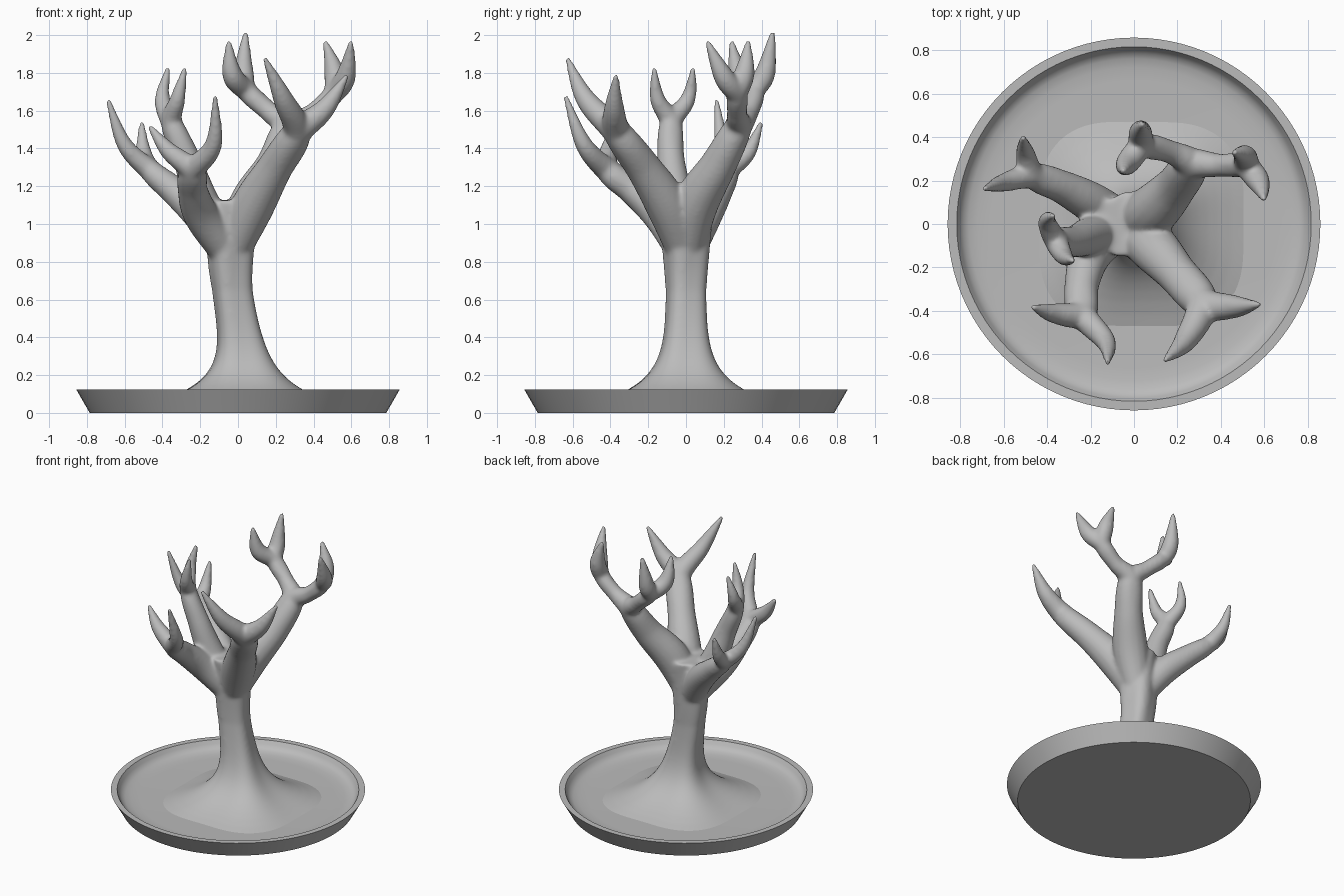
import bpy, bmesh, math
from mathutils import Vector

cube = bpy.data.objects.get("Cube")
if cube:
    bpy.data.objects.remove(cube, do_unlink=True)

GREY = (0.5, 0.5, 0.5, 1)
mat = bpy.data.materials.new("matte grey")
mat.use_nodes = True
mat.diffuse_color = GREY
mat.node_tree.nodes["Principled BSDF"].inputs["Base Color"].default_value = GREY


def make_object(name, bm):
    bmesh.ops.recalc_face_normals(bm, faces=bm.faces)
    mesh = bpy.data.meshes.new(name)
    bm.to_mesh(mesh)
    bm.free()
    mesh.materials.append(mat)
    obj = bpy.data.objects.new(name, mesh)
    bpy.context.collection.objects.link(obj)
    bpy.ops.object.select_all(action='DESELECT')
    obj.select_set(True)
    bpy.context.view_layer.objects.active = obj
    return obj


def circle_angles(count):
    return [math.tau * k / count for k in range(count)]


def loft(bm, rings):
    """Bridge equal rings of points and cap both ends."""
    rings = [[bm.verts.new(point) for point in ring] for ring in rings]
    for lower, upper in zip(rings, rings[1:]):
        for i in range(len(lower)):
            bm.faces.new((lower[i - 1], lower[i], upper[i], upper[i - 1]))
    bm.faces.new(rings[0])
    bm.faces.new(rings[-1])


def smooth_path(points, steps=8):
    """Catmull-Rom curve through points that carry a radius as w."""
    padded = [points[0] * 2 - points[1]] + points + [points[-1] * 2 - points[-2]]
    path = []
    for a, b, c, d in zip(padded, padded[1:], padded[2:], padded[3:]):
        for s in range(steps):
            t = s / steps
            path.append(b + 0.5 * t * (c - a + t * (2 * a - 5 * b + 4 * c - d
                                                    + t * (3 * b - a - 3 * c + d))))
    return path + [points[-1]]


def limb(bm, points, radii):
    """Tapered round tube; points are given in hundredths of a unit."""
    path = smooth_path([Vector((x, y, z, r)) / 100 for (x, y, z), r in zip(points, radii)])
    centres = [point.xyz for point in path]
    normal = Vector((0.8, -0.6, 0))
    rings = []
    for i, centre in enumerate(centres):
        ahead = centres[min(i + 1, len(centres) - 1)]
        tangent = (ahead - centres[max(i - 1, 0)]).normalized()
        normal = (normal - tangent * normal.dot(tangent)).normalized()
        side = tangent.cross(normal)
        rings.append([centre + path[i].w * (normal * math.cos(a) + side * math.sin(a))
                      for a in circle_angles(16)])
    loft(bm, rings)


def branch(bm, stem, tines, girth, fork_girth):
    """Stem leaving the trunk core, ending in a fork of pointed tines."""
    stem = [(-4, 0, 83)] + stem
    for tine in tines:
        taper = [fork_girth * 0.72] * (len(tine) - 1) + [1.4]
        limb(bm, stem + tine, [9, girth, (girth + fork_girth) / 2, fork_girth] + taper)


# Dish: turned profile with a sloping wall and a flat rim
bm = bmesh.new()
profile = [(0.785, 0), (0.857, 0.125), (0.815, 0.125), (0.8, 0.1),
           (0.785, 0.08), (0.76, 0.068), (0.72, 0.06), (0.66, 0.057)]
loft(bm, [[(r * math.cos(a), r * math.sin(a), z) for a in circle_angles(96)]
          for r, z in profile])
dish = make_object("dish", bm)
bpy.ops.object.shade_smooth_by_angle(angle=math.radians(30))

# Trunk: exponentially flared foot with soft twisted root lobes
bm = bmesh.new()
rings = []
for level in range(1, 46):
    z = level / 40
    lean = min(max((z - 0.15) / 0.65, 0), 1)
    centre = 0.035 - 0.075 * lean * lean * (3 - 2 * lean)
    flare = 0.21 * math.exp((0.13 - z) / 0.115)
    radius = 0.105 + flare + 0.08 * max(z - 0.65, 0)
    ring = []
    for a in circle_angles(64):
        r = radius * (1 + 0.07 * math.cos(4 * a - 3 - 2 * z))
        ring.append((centre + r * math.cos(a), r * math.sin(a), z))
    rings.append(ring)
loft(bm, rings)

# Back right branch
branch(bm, [(-18, 9, 103), (-33, 17, 117), (-46, 22, 128)],
       [[(-60, 19, 142), (-69, 16, 166)],
        [(-50, 33, 138), (-51, 40, 154)]], 9.5, 6)

# Right branch
branch(bm, [(-19, -5, 112), (-27, -8, 134), (-35, -8, 153)],
       [[(-40, 1, 166), (-37, 4, 183)],
        [(-32, -15, 166), (-28, -17, 183)]], 9, 5.8)

# Front right branch
branch(bm, [(-19, -13, 104), (-24, -28, 118), (-24, -41, 128)],
       [[(-37, -41, 139), (-47, -38, 152)],
        [(-13, -54, 142), (-12, -64, 168)]], 9.5, 6.5)

# Front left branch
branch(bm, [(7, -9, 108), (19, -22, 129), (31, -36, 148)],
       [[(46, -38, 161), (58, -37, 179)],
        [(24, -53, 166), (14, -63, 188)]], 11.5, 7.6)

# Back left branch, whose two arms fork again
inner_arm = [(17, 33, 159), (5, 36, 170)]
outer_arm = [(39, 27, 158), (50, 27, 168)]
branch(bm, [(7, 5, 110), (19, 17, 131), (26, 27, 150)],
       [inner_arm + [(3, 42, 180), (4, 46, 202)],
        inner_arm + [(-3, 28, 179), (-5, 24, 197)],
        outer_arm + [(57, 20, 178), (60, 11, 197)],
        outer_arm + [(51, 31, 180), (46, 33, 197)]], 12, 7.6)

# Fuse trunk and branches into one smooth body
tree = make_object("tree", bm)
fuse = tree.modifiers.new("fuse", 'REMESH')
fuse.mode = 'VOXEL'
fuse.voxel_size = 0.011
fuse.use_smooth_shade = True
soften = tree.modifiers.new("soften", 'SMOOTH')
soften.factor = 0.5
soften.iterations = 14
